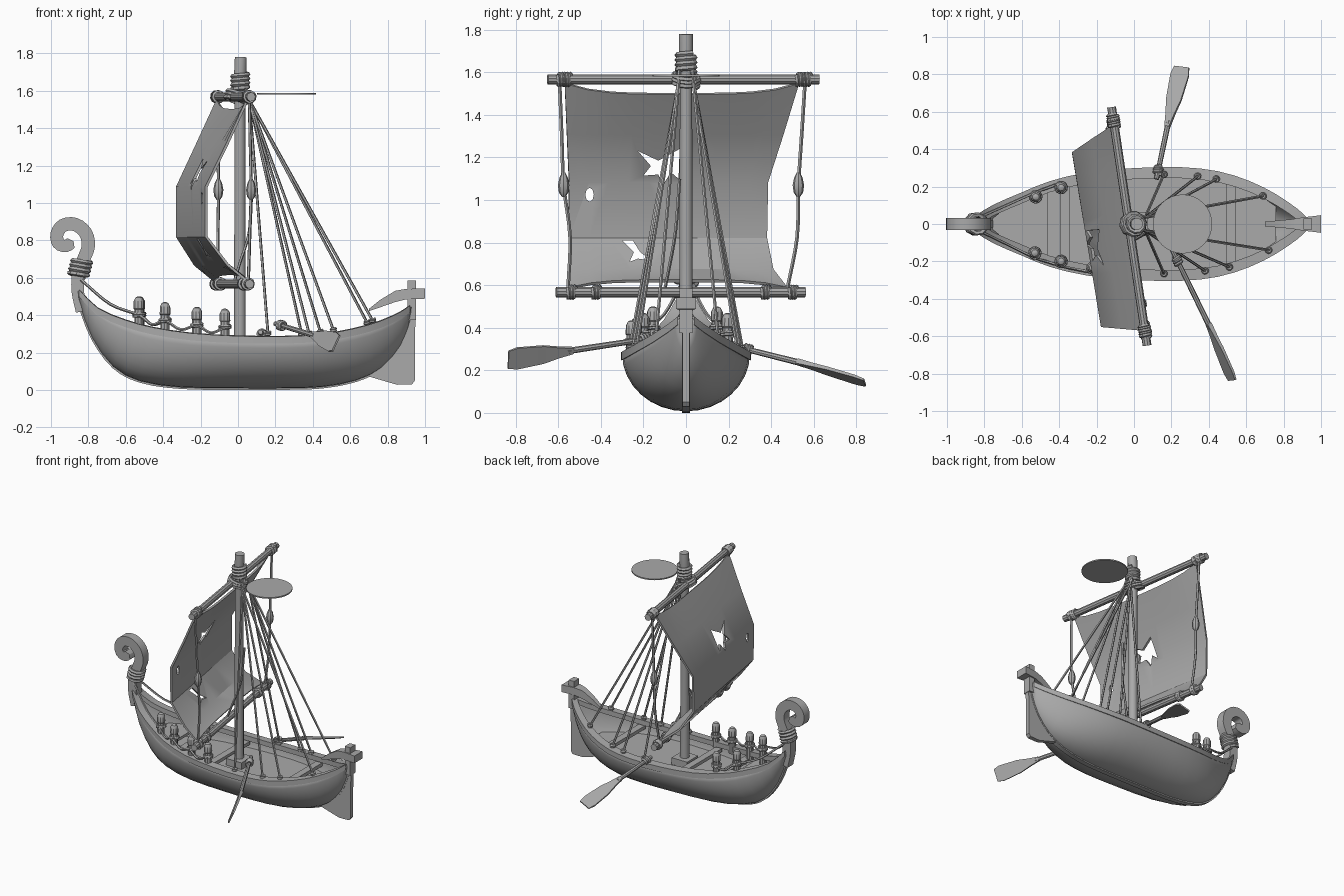
import bpy, bmesh, math
from mathutils import Vector as V, Matrix

if "Cube" in bpy.data.objects:
    bpy.data.objects.remove(bpy.data.objects["Cube"])

grey = bpy.data.materials.new("weathered_grey")
grey.diffuse_color = (0.4, 0.4, 0.4, 1)
grey.use_nodes = True
grey.node_tree.nodes["Principled BSDF"].inputs["Base Color"].default_value = grey.diffuse_color


def finish(name, bm):
    bmesh.ops.recalc_face_normals(bm, faces=bm.faces)
    me = bpy.data.meshes.new(name)
    bm.to_mesh(me)
    bm.free()
    me.materials.append(grey)
    ob = bpy.data.objects.new(name, me)
    bpy.context.collection.objects.link(ob)
    return ob


def loft(name, rings, closed=True, caps=True):
    """Skin a row of equal-sized point rings."""
    bm = bmesh.new()
    vs = [[bm.verts.new(p) for p in r] for r in rings]
    n = len(vs[0])
    for a, b in zip(vs, vs[1:]):
        for i in range(n if closed else n - 1):
            j = (i + 1) % n
            bm.faces.new((a[i], a[j], b[j], b[i]))
    if caps and closed:
        bm.faces.new(vs[0])
        bm.faces.new(vs[-1])
    return finish(name, bm)


def tangents(pts):
    return [(pts[min(i + 1, len(pts) - 1)] - pts[max(i - 1, 0)]).normalized() for i in range(len(pts))]


def tube(name, pts, r, seg=6):
    """Round section carried along a path; r may be one radius or one per point."""
    pts = [V(p) for p in pts]
    rad = r if isinstance(r, list) else [r] * len(pts)
    side, rings = None, []
    for p, t, q in zip(pts, tangents(pts), rad):
        side = t.orthogonal() if side is None else side - t * side.dot(t)
        side.normalize()
        up = t.cross(side)
        rings.append([p + (side * math.cos(a) + up * math.sin(a)) * q
                      for a in [2 * math.pi * k / seg for k in range(seg)]])
    return loft(name, rings)


def smooth(pts, n=4):
    """Catmull-Rom resampling."""
    p = [V(q) for q in pts]
    p = [2 * p[0] - p[1]] + p + [2 * p[-1] - p[-2]]
    out = []
    for a, b, c, d in zip(p, p[1:], p[2:], p[3:]):
        for k in range(n):
            t = k / n
            out.append(0.5 * (2 * b + (c - a) * t + (2 * a - 5 * b + 4 * c - d) * t * t
                              + (3 * b - a - 3 * c + d) * t ** 3))
    return out + [p[-2]]


def strip(name, pts, halfs, hy):
    """Rectangular section carried along a path in the x-z plane."""
    rings = []
    for p, t, h in zip(pts, tangents(pts), halfs):
        n = V((-t.z, 0, t.x)) * h
        w = V((0, hy, 0))
        rings.append([p + n + w, p + n - w, p - n - w, p - n + w])
    return loft(name, rings)


def coil(name, c, axis, rad, length, turns, r=0.011):
    """Rope wound around an axis."""
    c, axis = V(c), V(axis).normalized()
    u = axis.orthogonal().normalized()
    v = axis.cross(u)
    n = turns * 10
    return tube(name, [c + axis * length * (k / n - 0.5)
                       + (u * math.cos(k * math.pi / 5) + v * math.sin(k * math.pi / 5)) * rad
                       for k in range(n + 1)], r, 5)


def box(name, c, size):
    bm = bmesh.new()
    bmesh.ops.create_cube(bm, size=1, matrix=Matrix.Translation(c) @ Matrix.Diagonal((*size, 1)))
    return finish(name, bm)


def plate(name, outline, d0, d1, axis):
    """Outline extruded along x (outline is y,z) or y (outline is x,z)."""
    put = (lambda d, a, b: (d, a, b)) if axis == 'x' else (lambda d, a, b: (a, d, b))
    return loft(name, [[put(d, a, b) for a, b in outline] for d in (d0, d1)])


# Hull stations: keel x, keel z, rim x, rim z, half width
ST = [(-.84, .46, -.85, .53, .03), (-.77, .28, -.75, .43, .09), (-.66, .13, -.6, .365, .155),
      (-.52, .055, -.45, .325, .215), (-.3, .022, -.25, .295, .262), (0, .018, 0, .28, .285),
      (.25, .018, .25, .278, .29), (.45, .025, .45, .29, .268), (.63, .06, .62, .32, .215),
      (.76, .125, .76, .36, .145), (.86, .24, .87, .41, .07), (.91, .36, .92, .445, .025)]
fine = [tuple(a) + tuple(b) for a, b in zip(
    smooth([(s[0], s[1], s[2]) for s in ST], 2), smooth([(s[3], s[4], 0) for s in ST], 2))]
rings = []
for kx, kz, rx, rz, w, _ in fine:
    ring = []
    for k in range(-8, 9):
        t = k / 8 * math.pi / 2
        b = 1 - math.cos(t)
        ring.append((kx + (rx - kx) * b, w * math.sin(t), kz + (rz - kz) * b))
    rings.append(ring)
hull = loft("hull", rings, closed=False)
m = hull.modifiers.new("thickness", 'SOLIDIFY')
m.thickness, m.offset = 0.02, 0

for s, side in ((1, "left"), (-1, "right")):
    # Gunwale and a plank line below it
    loft("gunwale_" + side, [[(rx, s * (w + .014), rz - .03), (rx, s * (w + .014), rz + .008),
                              (rx, s * max(w - .045, 0), rz + .012), (rx, s * max(w - .045, 0), rz - .025)]
                             for kx, kz, rx, rz, w, _ in fine])

# Keel, decks and thwarts
strip("keel", smooth([(-.86, 0, .53)] + [(s[0], 0, s[1]) for s in ST] + [(.925, 0, .45)], 3), [.017] * 40, .018)


def deck(name, stations, z):
    rr = []
    for kx, kz, rx, rz, w in stations:
        b = min(1, max(0.02, (z - kz) / (rz - kz)))
        y = max(w * math.sqrt(1 - (1 - b) ** 2) - .005, .01)
        x = kx + (rx - kx) * b
        rr.append([(x, y, z), (x, -y, z), (x, -y, z - .02), (x, y, z - .02)])
    loft(name, rr)


deck("floor", ST[2:10], .2)
deck("fore_deck", ST[1:4], .285)
for x, hw, z in ((-.37, .21, .26), (-.1, .25, .24), (.52, .225, .255)):
    box("thwart", (x, 0, z), (.05, 2 * hw, .025))
box("mast_step", (.01, 0, .22), (.13, .13, .06))

# Scrolled stem
sc = smooth([(-.835, 0, .42), (-.857, 0, .53), (-.852, 0, .63), (-.825, 0, .7), (-.8, 0, .77), (-.815, 0, .84),
             (-.87, 0, .885), (-.935, 0, .88), (-.968, 0, .835), (-.96, 0, .785), (-.92, 0, .77), (-.88, 0, .795)], 3)
N = len(sc) - 1
strip("stem_scroll", sc, [.032 + .004 * math.sin(i / N * math.pi) - (.03 if i == N else 0) for i in range(N + 1)], .033)
coil("stem_lashing", (-.845, 0, .65), (.25, 0, 1), .05, .09, 4, .013)

# Stern post, rudder and tiller
box("stern_post", (.93, 0, .48), (.045, .06, .21))
plate("rudder", [(.952, .48), (.945, .25), (.945, .05), (.93, .03), (.85, .028), (.69, .075), (.78, .13),
                 (.86, .22), (.905, .36), (.91, .48)], -.016, .016, 'y')
loft("tiller", [[(x, h, z + t), (x, -h, z + t), (x, -h, z - t), (x, h, z - t)] for x, z, h, t in
                ((.70, .428, .012, .006), (.76, .462, .018, .02), (.84, .5, .025, .03),
                 (.9, .513, .035, .028), (1.0, .515, .047, .027))])

# Mast
tube("mast", [(.01, 0, .2), (.01, 0, 1.62), (.01, 0, 1.65), (.015, 0, 1.78)], [.032, .03, .034, .033], 12)
coil("mast_lashing", (.012, 0, 1.645), (0, 0, 1), .042, .09, 4, .013)

# Yards with lashings
for nm, a, b, z, ks in (("upper_yard", (.07, -.65), (-.12, .625), 1.567, (.05, .07, .93, .955)),
                        ("lower_yard", (.062, -.61), (-.125, .56), .567, (.06, .16, .84, .95))):
    a, b = V((*a, z)), V((*b, z))
    tube(nm, [a, a.lerp(b, .5), b], .024, 10)
    for k in ks:
        coil(nm + "_lashing", a.lerp(b, k), b - a, .027, .035, 3, .01)
coil("yard_sling", (-.005, 0, 1.565), (.35, .1, 1), .06, .05, 3, .012)

# Sail: z, x at right edge, x at left edge, y at right edge, y at left edge
ROWS = [(1.55, .05, -.11, -.57, .53), (1.31, -.06, -.22, -.56, .457), (1.085, -.17, -.325, -.55, .385),
        (.82, -.17, -.325, -.55, .38), (.67, -.055, -.23, -.55, .41), (.585, .045, -.125, -.55, .475)]
rings = []
for i, (z, x0, x1, y0, y1) in enumerate(ROWS):
    dz = -.05 if i == 0 else .035 if i == 5 else 0
    rings.append([(x0 + (x1 - x0) * u, y0 + (y1 - y0) * u, z + dz * (1 - (2 * u - 1) ** 4))
                  for u in [k / 10 for k in range(11)]])
sail = loft("sail", rings, closed=False)
m = sail.modifiers.new("thickness", 'SOLIDIFY')
m.thickness, m.offset = 0.014, 0

# Tears in the sail
tears = [[(-.225, 1.23), (-.13, 1.185), (-.03, 1.24), (-.035, 1.1), (-.07, 1.13), (-.11, 1.07), (-.13, 1.12),
          (-.2, 1.115), (-.165, 1.16)],
         [(-.3, .81), (-.25, .81), (-.215, .755), (-.16, .715), (-.225, .725), (-.265, .71), (-.245, .755)],
         [(-.453 + .02 * math.cos(k * .785), 1.025 + .033 * math.sin(k * .785)) for k in range(8)]]
bpy.context.view_layer.objects.active = sail
bpy.ops.object.modifier_apply(modifier="thickness")
for t in tears:
    cutter = plate("sail_cutter", t, -.6, .3, 'x')
    cutter.hide_render = True
    m = sail.modifiers.new("tear", 'BOOLEAN')
    m.operation, m.object, m.solver = 'DIFFERENCE', cutter, 'EXACT'
    bpy.ops.object.modifier_apply(modifier="tear")
    bpy.data.objects.remove(cutter)

# Round pennant plate
tube("masthead_disc", [(.26, 0, 1.58), (.26, 0, 1.589)], .158, 32)

# Shrouds from the masthead to the rails
for x, y, z in ((.16, .265, .3), (.16, -.265, .3), (.34, .255, .3), (.38, -.25, .3), (.44, .24, .31),
                (.51, -.23, .32), (.69, .15, .36), (.72, -.14, .37)):
    s = math.copysign(1, y)
    tube("shroud", [(.035, .03 * s, 1.63), (.06, .035 * s, 1.55), (x, y, z)], .008, 5)
    coil("shroud_knot", (x, y, z), (0, 0, 1), .012, .02, 2, .008)

# Side ropes with pulley blocks
for top, mid, low in (((-.11, .56, 1.57), (-.105, .528, 1.07), (-.11, .475, .58)),
                      ((.06, -.595, 1.57), (.07, -.575, 1.07), (.055, -.555, .58))):
    bulge = V(mid).lerp(V(low), .5) + V((0, .02, 0))
    tube("brace_rope", smooth([top, V(top).lerp(V(mid), .5), mid, bulge, low]), .009, 5)
    tube("pulley_block", [V(mid) + V((0, 0, d)) for d in (-.055, -.035, 0, .035, .06)],
         [.008, .022, .027, .02, .008], 8)
tube("slack_rope", smooth([(.075, -.03, 1.1), (.06, -.05, .85), (.01, -.08, .68), (-.02, -.1, .58)]), .008, 5)

# Mooring posts and swagged ropes
posts = {-1: [(-.53, .155, .5), (-.39, .2, .47), (-.22, .235, .445), (-.07, .255, .435)],
         1: [(-.525, .145, .5), (-.39, .195, .47)]}
for s, row in posts.items():
    path = [V((-.84, s * .03, .59))]
    for x, y, h in row:
        tube("mooring_post", [(x, s * y, z) for z in (.25, h - .07, h - .065, h - .025, h - .006, h)],
             [.025, .025, .029, .028, .018, .006], 10)
        coil("post_rope", (x, s * y, h - .1), (0, 0, 1), .029, .02, 2, .008)
        knot = V((x, s * (y + .025), h - .1))
        path += [path[-1].lerp(knot, .5) - V((0, 0, .035)), knot]
    tube("swag_rope", smooth(path), .008, 5)


# Oars: handle, blade root, tip, blade half-width direction
def oar(name, a, b, c, wide):
    a, b, c, wide = V(a), V(b), V(c), V(wide)
    d = (c - b).normalized()
    wide -= d * wide.dot(d)
    thick = d.cross(wide).normalized() * .008
    tube(name + "_shaft", [a, a.lerp(b, .5), b], [.013, .014, .015], 8)
    loft(name + "_blade", [[b.lerp(c, k) + wide * w + thick * e, b.lerp(c, k) - wide * w + thick * e,
                            b.lerp(c, k) - wide * w - thick * e, b.lerp(c, k) + wide * w - thick * e]
                           for k, w, e in ((-.1, .28, 1.6), (.15, .55, 1.2), (.4, .9, 1), (.85, 1.1, .8), (1, .9, .6))])
    coil(name + "_lashing", a.lerp(b, .15), b - a, .02, .04, 3, .01)


oar("left_oar", (.12, .24, .31), (.185, .55, .232), (.255, .84, .142), (.045, 0, .015))
oar("right_oar", (.2, -.13, .355), (.41, -.56, .29), (.525, -.835, .25), (.022, 0, .045))

# Smooth shading with crisp edges
for o in bpy.context.scene.objects:
    o.select_set(o.type == 'MESH')
bpy.context.view_layer.objects.active = hull
bpy.ops.object.shade_smooth_by_angle(angle=math.radians(30))
